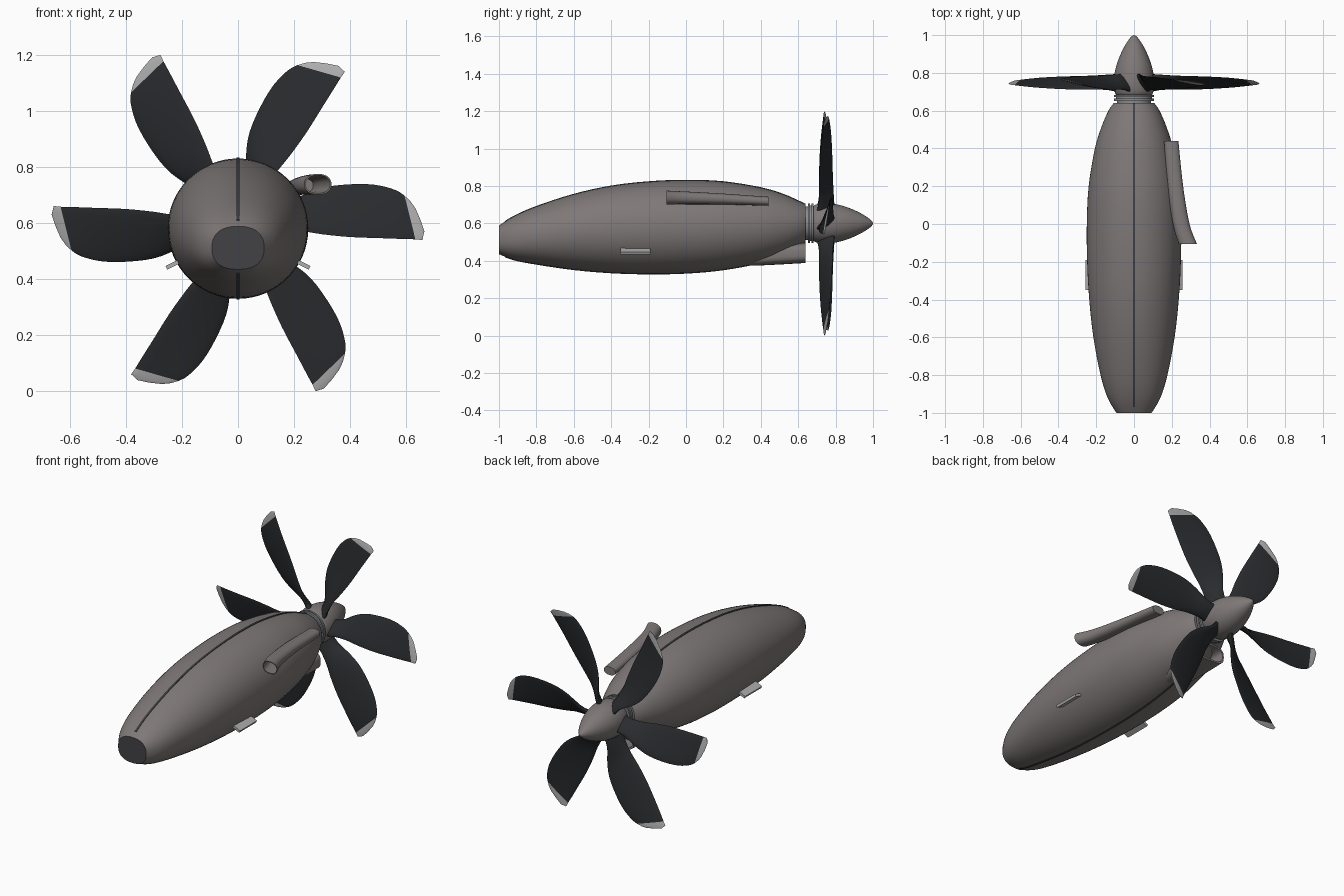
import bpy, bmesh, math
from mathutils import Vector, Matrix

if "Cube" in bpy.data.objects:
    bpy.data.objects.remove(bpy.data.objects["Cube"])

AXIS_Z = 0.6  # height of the propeller shaft


def material(name, rgb):
    m = bpy.data.materials.new(name)
    m.diffuse_color = (*rgb, 1)
    m.use_nodes = True
    m.node_tree.nodes["Principled BSDF"].inputs["Base Color"].default_value = m.diffuse_color
    return m


BODY = material("warm_grey", (0.21, 0.19, 0.185))
DARK = material("dark_grey", (0.055, 0.055, 0.06))
BLACK = material("blade_black", (0.022, 0.024, 0.027))
LIGHT = material("light_grey", (0.42, 0.42, 0.42))
RING = material("ring_grey", (0.25, 0.26, 0.27))


def smooth_rows(rows, n):
    """Catmull-Rom resampling of rows of numbers, n steps per span."""
    out = []
    for i in range(len(rows) - 1):
        p = [rows[max(0, min(len(rows) - 1, i + k))] for k in (-1, 0, 1, 2)]
        for s in range(n):
            t = s / n
            out.append([0.5 * (2 * b + (c - a) * t + (2 * a - 5 * b + 4 * c - d) * t * t
                               + (3 * b - a - 3 * c + d) * t ** 3) for a, b, c, d in zip(*p)])
    return out + [list(rows[-1])]


def loft(name, rings, mats, cap_start=True, cap_end=True, mat_of=None, angle=35):
    """Skin a list of equal closed rings of points."""
    bm = bmesh.new()
    vs = [[bm.verts.new(p) for p in r] for r in rings]
    n = len(rings[0])
    for i in range(len(vs) - 1):
        for j in range(n):
            k = (j + 1) % n
            f = bm.faces.new((vs[i][j], vs[i][k], vs[i + 1][k], vs[i + 1][j]))
            f.material_index = mat_of(i) if mat_of else 0
    for use, ring, i in ((cap_start, vs[0], 0), (cap_end, vs[-1], len(vs) - 1)):
        if use:
            f = bm.faces.new(ring)
            f.material_index = mat_of(i) if mat_of else 0
    bmesh.ops.recalc_face_normals(bm, faces=bm.faces)
    me = bpy.data.meshes.new(name)
    bm.to_mesh(me)
    bm.free()
    ob = bpy.data.objects.new(name, me)
    bpy.context.collection.objects.link(ob)
    for m in mats:
        me.materials.append(m)
    bpy.ops.object.select_all(action='DESELECT')
    ob.select_set(True)
    bpy.context.view_layer.objects.active = ob
    bpy.ops.object.shade_smooth_by_angle(angle=math.radians(angle))
    return ob


def oval(y, cx, w, cz, h, e=2.0, n=48):
    """Superellipse ring in the xz plane."""
    pts = []
    for i in range(n):
        a = 2 * math.pi * i / n
        c, s = math.cos(a), math.sin(a)
        pts.append((cx + w * math.copysign(abs(c) ** (2 / e), c), y,
                    cz + h * math.copysign(abs(s) ** (2 / e), s)))
    return pts


def revolve(name, profile, mat, n=48):
    return loft(name, [oval(y, 0, r, AXIS_Z, r, n=n) for y, r in profile], [mat])


# Nacelle: y, half width, bottom z, top z, squareness
hull = smooth_rows([
    (-1.0, 0.093, 0.435, 0.588, 2.4), (-0.92, 0.14, 0.405, 0.638, 2.2),
    (-0.8, 0.177, 0.382, 0.69, 2.1), (-0.6, 0.215, 0.353, 0.755, 2),
    (-0.4, 0.237, 0.336, 0.799, 2), (-0.2, 0.248, 0.33, 0.822, 2),
    (0.0, 0.25, 0.334, 0.83, 2), (0.2, 0.24, 0.352, 0.822, 2),
    (0.4, 0.207, 0.39, 0.79, 2), (0.52, 0.17, 0.432, 0.755, 2),
    (0.6, 0.135, 0.475, 0.72, 2), (0.64, 0.108, 0.5, 0.702, 2)], 4)
loft("nacelle", [oval(y, 0, w, (b + t) / 2, (t - b) / 2, e, 64) for y, w, b, t, e in hull],
     [BODY], cap_start=False)

# Dark plate closing the rear
loft("rear_cap", [oval(y, 0, 0.093, 0.5115, 0.0765, 2.4, 64) for y in (-1.0, -0.99)], [DARK])

# Seam strips along the top and bottom centre line
for name, col, sgn in (("top_seam", 3, 1), ("bottom_seam", 2, -1)):
    rings = []
    for row in hull:
        if -0.97 < row[0] < 0.645:
            lo, hi = row[col] - 0.01 * sgn, row[col] + 0.003 * sgn
            rings.append([(x, row[0], z) for x, z in
                          ((-0.006, lo), (0.006, lo), (0.006, hi), (-0.006, hi))])
    loft(name, rings, [DARK])

# Chin intake with a recessed mouth: y, half width, centre z, half height
chin = [(0.25, 0.06, 0.42, 0.045), (0.4, 0.085, 0.43, 0.055), (0.52, 0.095, 0.437, 0.056),
        (0.638, 0.1, 0.442, 0.054), (0.638, 0.09, 0.442, 0.044), (0.55, 0.085, 0.442, 0.04)]
loft("chin_intake", [oval(y, 0, w, z, h, 3.2) for y, w, z, h in chin], [BODY, DARK],
     mat_of=lambda i: 1 if i >= 5 else 0)

# Exhaust pipe, hollow at its rear end: y, centre x, half width, centre z, half height
pipe = smooth_rows([(0.44, 0.197, 0.038, 0.718, 0.024), (0.2, 0.219, 0.041, 0.73, 0.029),
                    (0.0, 0.25, 0.044, 0.736, 0.034), (-0.105, 0.285, 0.048, 0.738, 0.037)], 5)
pipe += [[-0.105, 0.285, 0.043, 0.738, 0.032], [0.0, 0.25, 0.039, 0.736, 0.029],
         [0.12, 0.231, 0.037, 0.733, 0.026]]
loft("exhaust_pipe", [oval(*p, 2.3, 32) for p in pipe], [BODY])

# Small strakes on both lower sides
for side, sgn in (("right", 1), ("left", -1)):
    prof = [(0.205, 0.457), (0.252, 0.434), (0.258, 0.447), (0.211, 0.470)]
    loft(side + "_strake", [[(sgn * x, y, z) for x, z in prof] for y in (-0.35, -0.19)], [LIGHT])

# Grooved shaft collar and spinner
revolve("shaft_collar", [(0.62, 0.09), (0.652, 0.09), (0.652, 0.105), (0.664, 0.105),
                         (0.664, 0.095), (0.672, 0.095), (0.672, 0.105), (0.682, 0.105),
                         (0.682, 0.09)], RING)
revolve("spinner", smooth_rows([(0.68, 0.09), (0.695, 0.101), (0.74, 0.107), (0.79, 0.104),
                                (0.84, 0.093), (0.89, 0.075), (0.94, 0.051), (0.98, 0.025),
                                (0.995, 0.011), (1.0, 0.002)], 3), BODY)

# Blade stations: trailing edge x, y, z; leading edge x, y, z; half thickness
main = smooth_rows([
    (0.07, 0.695, -0.035, 0.07, 0.795, 0.03, 0.022),
    (0.14, 0.71, -0.027, 0.14, 0.79, 0.045, 0.015),
    (0.22, 0.712, -0.028, 0.22, 0.785, 0.094, 0.011),
    (0.30, 0.712, -0.04, 0.30, 0.783, 0.126, 0.009),
    (0.40, 0.715, -0.05, 0.40, 0.78, 0.138, 0.007),
    (0.51, 0.722, -0.054, 0.49, 0.775, 0.136, 0.006),
    (0.59, 0.73, -0.057, 0.56, 0.768, 0.118, 0.005),
    (0.632, 0.735, -0.058, 0.593, 0.764, 0.098, 0.004)], 3)
tip = [(0.642, 0.736, -0.059, 0.614, 0.762, 0.078, 0.0035),
       (0.65, 0.737, -0.06, 0.632, 0.759, 0.053, 0.003),
       (0.654, 0.738, -0.06, 0.65, 0.752, 0.012, 0.002),
       (0.657, 0.739, -0.06, 0.664, 0.746, -0.03, 0.001)]


def section(row, n=16):
    """Lens-shaped blade section between its two edges."""
    te, le, th = Vector(row[0:3]), Vector(row[3:6]), row[6]
    normal = (le - te).cross(Vector((1, 0, 0))).normalized()
    return [te.lerp(le, 0.5 - 0.5 * math.cos(2 * math.pi * i / n))
            + normal * th * math.sin(2 * math.pi * i / n) for i in range(n)]


sections = [section(r) for r in main + tip]
for k in range(6):
    turn = Matrix.Translation((0, 0, AXIS_Z)) @ Matrix.Rotation(-k * math.pi / 3, 4, 'Y')
    loft(f"blade_{k + 1}", [[turn @ p for p in s] for s in sections], [BLACK, LIGHT],
         mat_of=lambda i: 1 if i >= len(main) - 1 else 0, angle=60)
